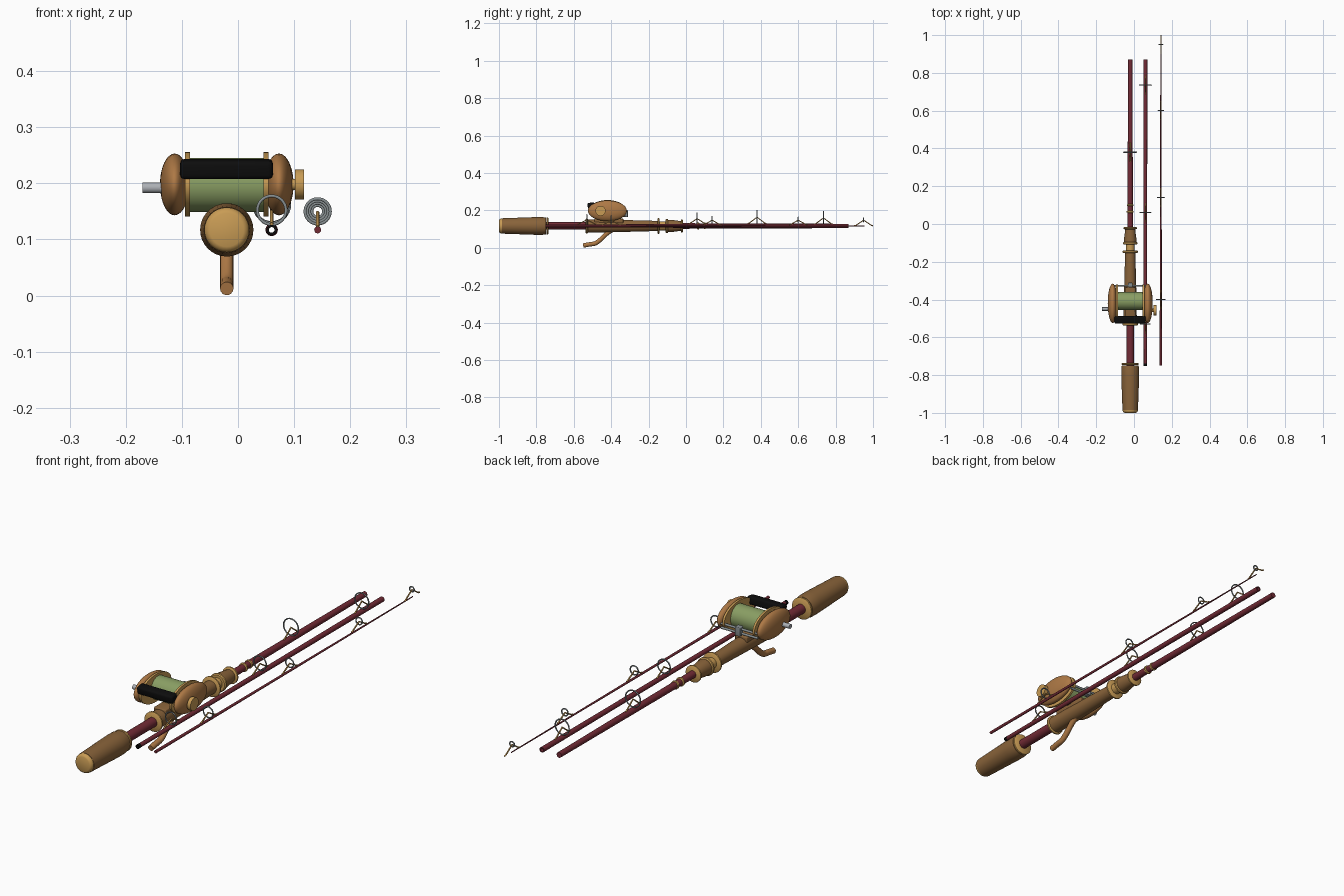
import bpy, bmesh, math
from mathutils import Vector, Matrix

if "Cube" in bpy.data.objects:
    bpy.data.objects.remove(bpy.data.objects["Cube"])


def mat(name, r, g, b):
    m = bpy.data.materials.new(name)
    m.diffuse_color = (r, g, b, 1)
    m.use_nodes = True
    m.node_tree.nodes["Principled BSDF"].inputs["Base Color"].default_value = m.diffuse_color
    return m


GOLD = mat("gold", 0.58, 0.33, 0.09)
BROWN = mat("grip_brown", 0.25, 0.125, 0.042)
COPPER = mat("copper", 0.42, 0.19, 0.06)
MAROON = mat("maroon", 0.17, 0.024, 0.036)
GREY = mat("steel_grey", 0.24, 0.27, 0.28)
SILVER = mat("silver", 0.42, 0.44, 0.47)
GREEN = mat("line_green", 0.25, 0.34, 0.125)
BLACK = mat("black", 0.004, 0.004, 0.004)

AX, AZ = -0.02, 0.117      # main rod axis
RC = Vector((-0.02, -0.42, 0.198))  # reel centre


def finish(bm, name, m, angle=40):
    bmesh.ops.recalc_face_normals(bm, faces=bm.faces)
    me = bpy.data.meshes.new(name)
    bm.to_mesh(me)
    bm.free()
    o = bpy.data.objects.new(name, me)
    bpy.context.collection.objects.link(o)
    me.materials.append(m)
    bpy.ops.object.select_all(action='DESELECT')
    o.select_set(True)
    bpy.context.view_layer.objects.active = o
    bpy.ops.object.shade_smooth_by_angle(angle=math.radians(angle))
    return o


def lathe(name, m, prof, x=AX, z=AZ, seg=32, tube=False):
    """Turn (y, radius) points about a line parallel to y."""
    bm = bmesh.new()
    rings = []
    for y, r in prof:
        rings.append([bm.verts.new((x + r * math.cos(2 * math.pi * i / seg), y,
                                    z + r * math.sin(2 * math.pi * i / seg)))
                      for i in range(seg)])
    pairs = list(zip(rings, rings[1:]))
    if tube:
        pairs.append((rings[-1], rings[0]))
    else:
        bm.faces.new(rings[0])
        bm.faces.new(rings[-1])
    for a, b in pairs:
        for i in range(seg):
            j = (i + 1) % seg
            bm.faces.new((a[i], a[j], b[j], b[i]))
    return finish(bm, name, m)


def xcyl(name, m, x0, x1, y, z, ry, rz=None, seg=32):
    """Cylinder along x, optionally elliptical."""
    bm = bmesh.new()
    bmesh.ops.create_cone(bm, cap_ends=True, segments=seg, radius1=1, radius2=1, depth=1)
    bm.transform(Matrix.Translation(((x0 + x1) / 2, y, z))
                 @ Matrix.Diagonal((x1 - x0, ry, rz or ry, 1))
                 @ Matrix.Rotation(math.pi / 2, 4, 'Y'))
    return finish(bm, name, m)


def box(name, m, lo, hi, bevel=0.004, tilt=0):
    lo, hi = Vector(lo), Vector(hi)
    bm = bmesh.new()
    bmesh.ops.create_cube(bm, size=1)
    bm.transform(Matrix.Diagonal((*(hi - lo), 1)))
    bmesh.ops.bevel(bm, geom=bm.edges[:], offset=bevel, segments=3, affect='EDGES', profile=0.5)
    bm.transform(Matrix.Translation((lo + hi) / 2) @ Matrix.Rotation(tilt, 4, 'X'))
    return finish(bm, name, m)


def pipe(name, m, pts, radius, kind='POLY', cyclic=False, res=3):
    cu = bpy.data.curves.new(name, 'CURVE')
    cu.dimensions = '3D'
    cu.bevel_depth = radius
    cu.bevel_resolution = res
    cu.use_fill_caps = True
    sp = cu.splines.new(kind)
    sp.points.add(len(pts) - 1)
    for p, c in zip(sp.points, pts):
        p.co = (*c, 1)
    sp.use_cyclic_u = cyclic
    if kind == 'NURBS':
        sp.order_u = 3
        sp.use_endpoint_u = True
    tmp = bpy.data.objects.new(name + "_path", cu)
    bpy.context.collection.objects.link(tmp)
    bpy.context.view_layer.update()
    bm = bmesh.new()
    bm.from_mesh(tmp.to_mesh())
    tmp.to_mesh_clear()
    bpy.data.objects.remove(tmp)
    return finish(bm, name, m, 50)


def guide(name, x, y, zc, r, top):
    """Line guide: upright ring on a two-legged wire stand."""
    ring = [(x + r * math.cos(t * math.pi / 16), y, zc + r * math.sin(t * math.pi / 16))
            for t in range(32)]
    pipe(name + "_ring", GREY, ring, 0.0028, cyclic=True)
    pipe(name + "_legs", GOLD, [(x, y - 0.05, top), (x, y - 0.042, top + 0.002), (x, y, zc - 0.002),
                                (x, y + 0.042, top + 0.002), (x, y + 0.05, top)], 0.003)


# Butt section: grips, reel seat and blank
lathe("butt_cap", GOLD, [(-1.0, 0.030), (-0.997, 0.036), (-0.99, 0.040), (-0.98, 0.040)])
lathe("rear_grip", BROWN, [(-0.985, 0.041), (-0.80, 0.0475), (-0.765, 0.047), (-0.748, 0.044)])
lathe("rod_butt_section", MAROON, [(-0.76, 0.020), (-0.53, 0.020), (-0.15, 0.017), (0.05, 0.0145), (0.87, 0.0115)])
lathe("reel_seat", BROWN, [(-0.53, 0.035), (-0.42, 0.034), (-0.30, 0.031), (-0.15, 0.027)])
lathe("fore_grip", BROWN, [(-0.105, 0.033), (-0.08, 0.033), (-0.02, 0.025)])
for i, (y, r, w) in enumerate([(-0.741, 0.045, 0.012), (-0.531, 0.041, 0.012), (-0.147, 0.042, 0.012),
                               (-0.102, 0.038, 0.014), (-0.022, 0.035, 0.012),
                               (0.065, 0.0185, 0.012), (0.10, 0.0175, 0.012)]):
    h = w / 2
    lathe(f"trim_ring_{i + 1}", GOLD, [(y - h, r - 0.004), (y - h * 0.5, r), (y + h * 0.5, r), (y + h, r - 0.004)])
lathe("seat_nut", GOLD, [(-0.145, 0.023), (-0.105, 0.023)])

# Trigger under the seat
pipe("trigger", COPPER, [(AX, -0.385, 0.10), (AX, -0.42, 0.082), (AX, -0.455, 0.045), (AX, -0.485, 0.022),
                         (AX, -0.51, 0.020), (AX, -0.55, 0.0125)], 0.012, 'NURBS', res=5)

# Separate middle and tip sections
lathe("rod_middle_section", MAROON, [(-0.75, 0.0085), (0.87, 0.011), (0.87, 0.007), (-0.75, 0.005)],
      x=0.06, seg=24, tube=True)
lathe("middle_section_end", BLACK, [(-0.752, 0.009), (-0.738, 0.009), (-0.738, 0.005), (-0.752, 0.005)],
      x=0.06, seg=24, tube=True)
lathe("rod_tip_section", MAROON, [(-0.75, 0.0062), (0.2, 0.0045), (0.955, 0.0022)], x=0.142, seg=20)

# Line guides
guide("butt_guide", AX, 0.38, 0.166, 0.0345, 0.130)
for i, (y, zc, r) in enumerate([(-0.53, 0.152, 0.0255), (0.06, 0.158, 0.029), (0.735, 0.162, 0.032)]):
    guide(f"middle_guide_{i + 1}", 0.06, y, zc, r, 0.127)
for i, (y, r) in enumerate([(-0.40, 0.0225), (0.14, 0.0185), (0.60, 0.0145), (0.95, 0.0105)]):
    guide(f"tip_guide_{i + 1}", 0.142, y, 0.15, r, 0.122 if i < 3 else 0.118)

# Reel: domed side plates with rims, mirrored
for s, side in ((-1, "left"), (1, "right")):
    bm = bmesh.new()
    bmesh.ops.create_uvsphere(bm, u_segments=40, v_segments=20, radius=1)
    bm.transform(Matrix.Translation(RC + Vector((s * 0.093, 0, 0)))
                 @ Matrix.Diagonal((0.026, 0.104, 0.055, 1)) @ Matrix.Rotation(math.pi / 2, 4, 'Y'))
    bmesh.ops.bisect_plane(bm, geom=bm.verts[:] + bm.edges[:] + bm.faces[:],
                           plane_co=RC + Vector((s * 0.073, 0, 0)), plane_no=(-s, 0, 0), clear_outer=True)
    bmesh.ops.holes_fill(bm, edges=[e for e in bm.edges if e.is_boundary])
    finish(bm, f"reel_plate_{side}", COPPER)
    x = RC.x + s * 0.070
    xcyl(f"reel_rim_{side}", GOLD, x - 0.0045, x + 0.0045, RC.y, RC.z, 0.101, 0.0575, 48)

# Spool, thumb bar, foot and knobs
xcyl("line_spool", GREEN, -0.088, 0.048, -0.408, 0.197, 0.048, seg=40)
box("thumb_bar", BLACK, (-0.103, -0.526, 0.209), (0.062, -0.488, 0.242), 0.008, 0.15)
box("reel_foot", BROWN, (-0.048, -0.49, 0.132), (0.008, -0.335, 0.156))
xcyl("crank_stub", SILVER, -0.170, -0.125, -0.45, 0.192, 0.0095, seg=20)
xcyl("drag_stem", GOLD, 0.088, 0.103, -0.457, 0.198, 0.010, seg=20)
xcyl("drag_knob", GOLD, 0.102, 0.118, -0.457, 0.198, 0.027)

# Level wind at the front of the reel
for i, z in enumerate((0.172, 0.190)):
    xcyl(f"level_wind_bar_{i + 1}", GREY, -0.105, 0.065, -0.327, z, 0.005, seg=16)
box("level_wind_guide", GREY, (-0.032, -0.335, 0.164), (-0.008, -0.311, 0.202), 0.003)
